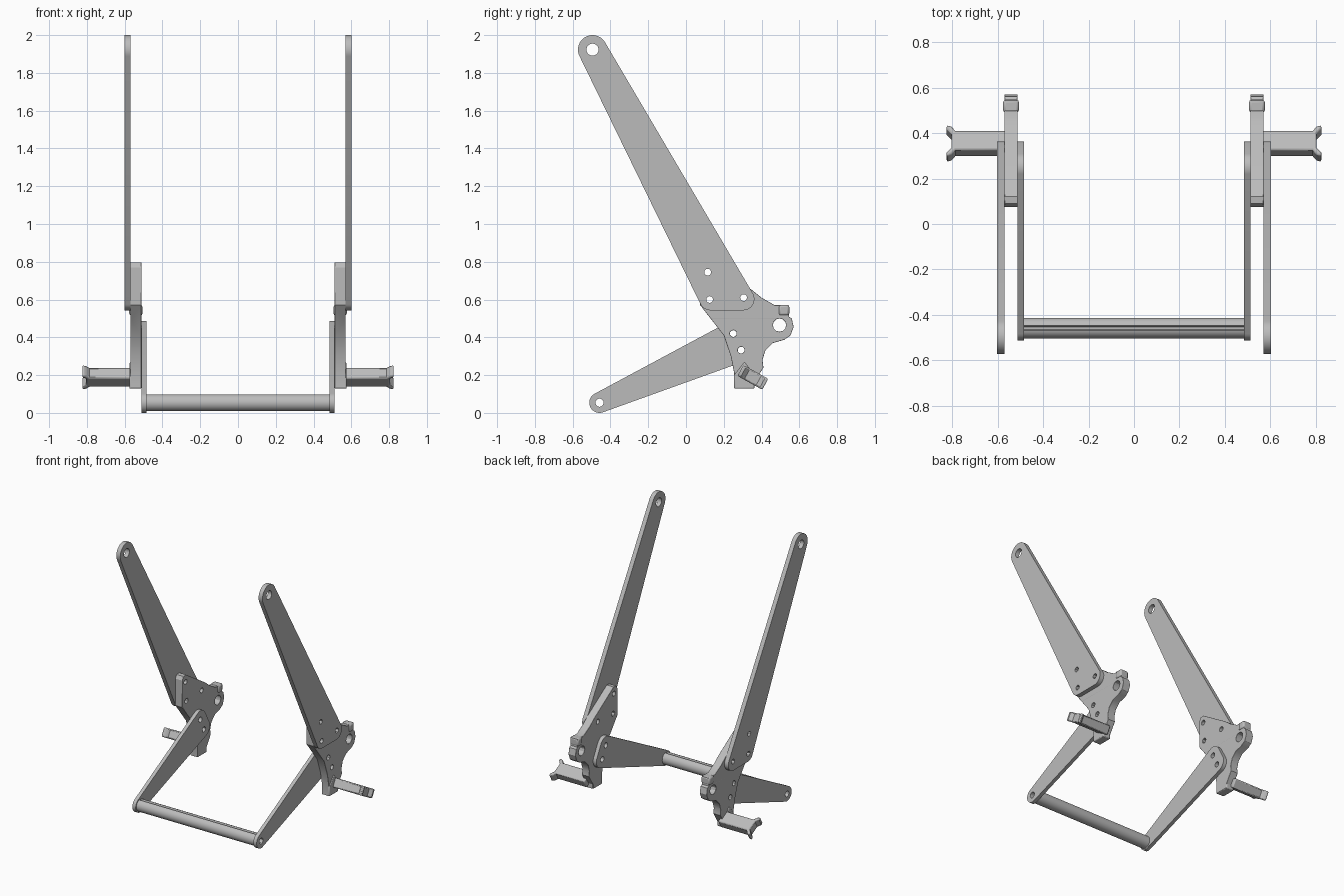
import bpy, bmesh, math
from math import sin, cos, pi
from mathutils import Matrix, Vector
from mathutils.geometry import convex_hull_2d

cube = bpy.data.objects.get("Cube")
if cube:
    bpy.data.objects.remove(cube)

metal = bpy.data.materials.new("plain grey metal")
metal.use_nodes = True
GREY = (0.5, 0.5, 0.5, 1)
metal.diffuse_color = GREY
metal.node_tree.nodes["Principled BSDF"].inputs["Base Color"].default_value = GREY

# Profiles lie in the y-z plane and are extruded along x
SIDE_PLANE = Matrix(((0, 0, 1, 0), (1, 0, 0, 0), (0, 1, 0, 0), (0, 0, 0, 1)))


def circle(y, z, r, n=24):
    return [(y + r * cos(2 * pi * i / n), z + r * sin(2 * pi * i / n)) for i in range(n)]


def hull(*discs):
    """Outline wrapped tightly round several discs."""
    pts = [p for d in discs for p in circle(*d, n=40)]
    return [pts[i] for i in convex_hull_2d([Vector(p) for p in pts])]


def plate(name, outline, holes, lo, hi, side=1, frame=SIDE_PLANE, bevel=0.0, segments=2):
    """Extrude an outline with holes between two depths, mirrored when side is -1."""
    curve = bpy.data.curves.new(name, 'CURVE')
    curve.dimensions = '2D'
    curve.fill_mode = 'BOTH'
    curve.extrude = (hi - lo) / 2
    for loop in [outline] + holes:
        spline = curve.splines.new('POLY')
        spline.points.add(len(loop) - 1)
        for point, (a, b) in zip(spline.points, loop):
            point.co = (a, b, 0, 1)
        spline.use_cyclic_u = True
    temp = bpy.data.objects.new(name + "_profile", curve)
    bpy.context.collection.objects.link(temp)
    graph = bpy.context.evaluated_depsgraph_get()
    mesh = bpy.data.meshes.new_from_object(temp.evaluated_get(graph))
    bpy.data.objects.remove(temp)
    bpy.data.curves.remove(curve)

    bm = bmesh.new()
    bm.from_mesh(mesh)
    bmesh.ops.remove_doubles(bm, verts=bm.verts, dist=0.0002)
    bmesh.ops.dissolve_limit(bm, angle_limit=0.01, verts=bm.verts, edges=bm.edges)
    move = Matrix.Translation((0, 0, (lo + hi) / 2))
    bm.transform(Matrix.Diagonal((side, 1, 1, 1)) @ frame @ move)
    bmesh.ops.recalc_face_normals(bm, faces=bm.faces)
    bm.to_mesh(mesh)
    bm.free()
    mesh.materials.clear()
    mesh.materials.append(metal)
    for poly in mesh.polygons:
        poly.material_index = 0

    obj = bpy.data.objects.new(name, mesh)
    bpy.context.collection.objects.link(obj)
    if bevel:
        mod = obj.modifiers.new("rounded_edges", 'BEVEL')
        mod.width = bevel
        mod.segments = segments
        mod.limit_method = 'ANGLE'
        mod.angle_limit = math.radians(60)
    bpy.ops.object.select_all(action='DESELECT')
    obj.select_set(True)
    bpy.context.view_layer.objects.active = obj
    bpy.ops.object.shade_smooth_by_angle(angle=math.radians(30))
    return obj


# Shared pivots as (y, z)
TOP, FOOT = (-0.495, 1.923), (-0.458, 0.054)
ARM_BOLTS = [(0.115, 0.745), (0.125, 0.6), (0.305, 0.61)]
LINK_BOLTS = [(0.25, 0.42), (0.292, 0.332)]

# Bracket outline, clockwise from its upper front corner
BRACKET = [(0.075, 0.77), (0.09, 0.795), (0.12, 0.797), (0.35, 0.65), (0.40, 0.61),
           (0.47, 0.57), (0.545, 0.57), (0.545, 0.51), (0.56, 0.5), (0.57, 0.455),
           (0.553, 0.41), (0.52, 0.387), (0.46, 0.37), (0.42, 0.33), (0.405, 0.28),
           (0.41, 0.24), (0.36, 0.16), (0.36, 0.13), (0.255, 0.13), (0.255, 0.21),
           (0.237, 0.3), (0.2, 0.41), (0.13, 0.5), (0.075, 0.57)]

# Peg outline: straight shank with lips flaring at the outer end
HALF_PEG = [(0.55, 0.048), (0.785, 0.048), (0.803, 0.07), (0.824, 0.078),
            (0.824, 0.058), (0.804, 0.035)]
PEG = HALF_PEG + [(x, -u) for x, u in reversed(HALF_PEG)]
tilt = Matrix.Rotation(math.radians(-29), 4, 'X')
PEG_FRAME = Matrix.Translation((0, 0.354, 0.188)) @ tilt

for label, side in (("left", 1), ("right", -1)):
    # Long upper arm
    plate(label + "_upper_arm",
          hull((*TOP, 0.077), (0.302, 0.603, 0.06), (0.13, 0.603, 0.06)),
          [circle(*TOP, 0.032)] + [circle(*p, 0.018, 12) for p in ARM_BOLTS],
          0.57, 0.602, side)
    # Bracket joining both arms
    plate(label + "_bracket", BRACKET,
          [circle(0.495, 0.465, 0.035, 12)]
          + [circle(*p, 0.018, 12) for p in ARM_BOLTS + LINK_BOLTS],
          0.512, 0.57, side, bevel=0.009)
    # Clamp lip and foot block on the bracket
    plate(label + "_clamp_lip",
          [(0.49, 0.515), (0.547, 0.515), (0.547, 0.572), (0.49, 0.572)], [],
          0.506, 0.576, side, bevel=0.012)
    plate(label + "_foot_block",
          [(0.255, 0.128), (0.362, 0.128), (0.362, 0.2), (0.31, 0.27), (0.255, 0.2)], [],
          0.513, 0.575, side, bevel=0.006)
    # Lower link
    plate(label + "_lower_link",
          hull((*FOOT, 0.054), (*LINK_BOLTS[0], 0.066), (0.3, 0.335, 0.062)),
          [circle(*FOOT, 0.022, 12)] + [circle(*p, 0.02, 12) for p in LINK_BOLTS],
          0.485, 0.512, side)
    # Foot peg
    plate(label + "_peg", PEG, [], -0.033, 0.033, side, frame=PEG_FRAME, bevel=0.008)

# Cross bar with a shallow groove along its top
bar = []
for y, z in circle(*FOOT, 0.045, 48):
    if abs(y - FOOT[0]) < 0.009 and z > FOOT[1]:
        z -= 0.014
    bar.append((y, z))
plate("cross_bar", bar, [circle(*FOOT, 0.022, 12)], -0.49, 0.49)
